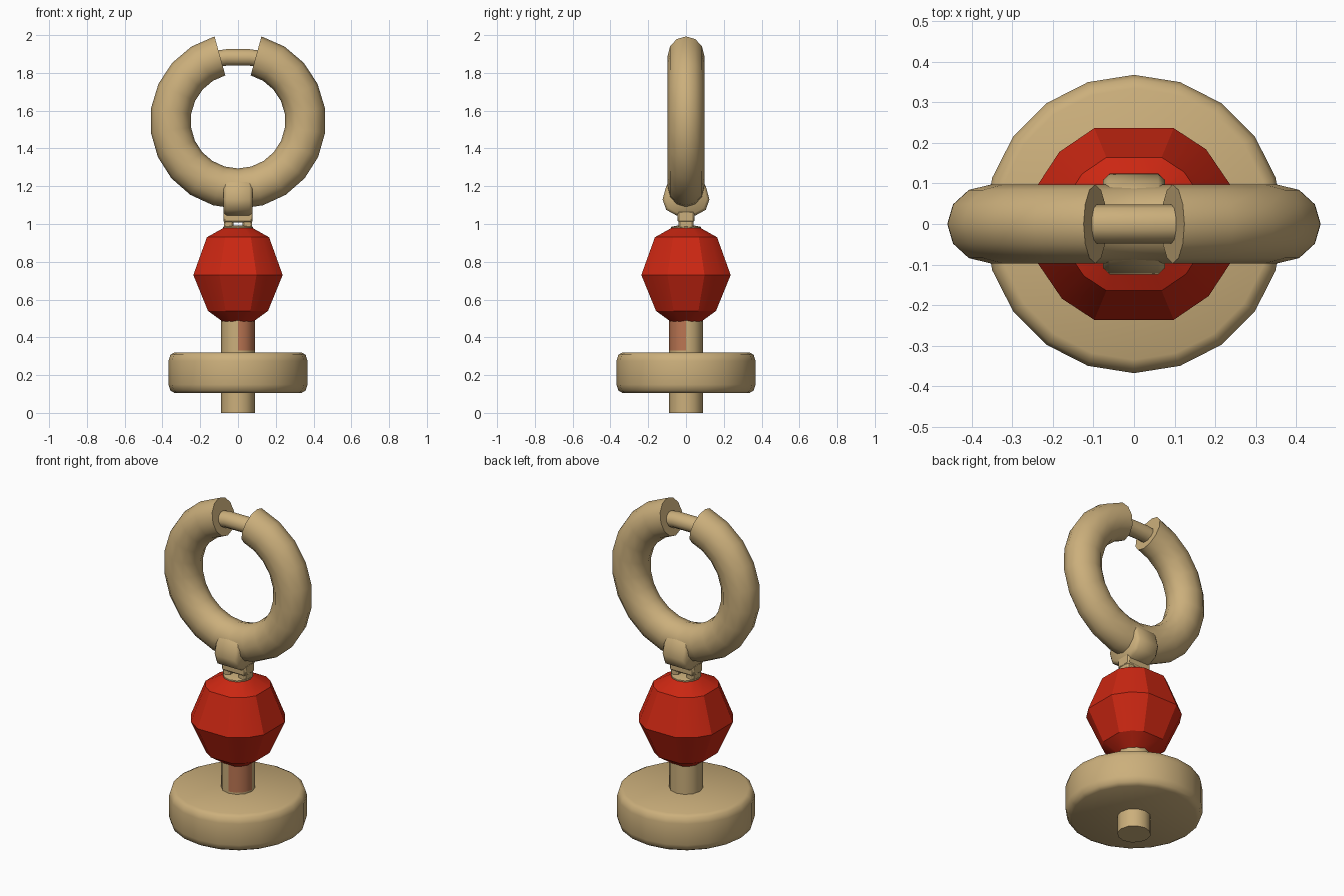
import bpy, bmesh, math
from mathutils import Vector

if "Cube" in bpy.data.objects:
    bpy.data.objects.remove(bpy.data.objects["Cube"])


def material(name, rgb):
    m = bpy.data.materials.new(name)
    m.diffuse_color = (*rgb, 1)
    m.use_nodes = True
    m.node_tree.nodes["Principled BSDF"].inputs["Base Color"].default_value = m.diffuse_color
    return m


TAN = material("tan", (0.60, 0.43, 0.20))
RED = material("red", (0.60, 0.020, 0.006))
PINK = material("pinkish_brown", (0.50, 0.18, 0.085))


def finish(name, bm, mats, angle=40):
    bmesh.ops.recalc_face_normals(bm, faces=bm.faces)
    me = bpy.data.meshes.new(name)
    bm.to_mesh(me)
    bm.free()
    for m in mats:
        me.materials.append(m)
    ob = bpy.data.objects.new(name, me)
    bpy.context.collection.objects.link(ob)
    bpy.ops.object.select_all(action='DESELECT')
    ob.select_set(True)
    bpy.context.view_layer.objects.active = ob
    bpy.ops.object.shade_smooth_by_angle(angle=math.radians(angle))
    return ob


def loft(rings):
    """Skin closed rings of points and cap both ends."""
    bm = bmesh.new()
    vs = [[bm.verts.new(p) for p in r] for r in rings]
    n = len(vs[0])
    for a, b in zip(vs, vs[1:]):
        for i in range(n):
            j = (i + 1) % n
            bm.faces.new((a[i], a[j], b[j], b[i]))
    bm.faces.new(vs[0][::-1])
    bm.faces.new(vs[-1])
    return bm


def lathe(profile, angles):
    return loft([[(r * math.cos(a), r * math.sin(a), z) for a in angles]
                 for r, z in profile])


def even(n, offset=0.0):
    return [2 * math.pi * (i + offset) / n for i in range(n)]


# Base disc with softened rims
finish("base_disc", lathe([(0.335, 0.105), (0.358, 0.118), (0.368, 0.15),
                           (0.368, 0.275), (0.358, 0.308), (0.335, 0.32)],
                          even(20)), [TAN], 50)

# Central post, one quarter stained
bm = lathe([(0.09, 0.0), (0.09, 0.2), (0.09, 0.33), (0.09, 0.52)], even(12))
for f in bm.faces:
    c = f.calc_center_median()
    if c.z > 0.3 and c.x > 0 and c.y < 0:
        f.material_index = 1
finish("post", bm, [TAN, PINK])

# Faceted bead: no vertices on the four axis directions
bead_angles = [math.radians(90 * q + a) for q in range(4) for a in (22.5, 46, 67.5)]
finish("bead", lathe([(0.09, 0.485), (0.172, 0.54), (0.256, 0.73),
                      (0.178, 0.93), (0.085, 0.978)], bead_angles), [RED], 25)

# Small collar on top of the bead
finish("bead_collar", lathe([(0.08, 0.955), (0.08, 0.985), (0.045, 0.992)],
                            even(12)), [TAN])

# Split ring with a gap at the top
CZ, MAJOR, N = 1.545, 0.358, 20
gap = math.radians(15.5)
rings = []
for i in range(N + 1):
    t = gap + (2 * math.pi - 2 * gap) * i / N
    out = Vector((math.sin(t), 0, math.cos(t)))
    ring = []
    for a in even(12):
        p = out * (MAJOR + 0.107 * math.cos(a))
        ring.append((p.x, 0.097 * math.sin(a), CZ + p.z))
    rings.append(ring)
finish("split_ring", loft(rings), [TAN], 50)

# Thin pin bridging the gap
finish("gap_pin", loft([[(x, 0.048 * math.cos(a), z + 0.046 * math.sin(a))
                         for a in even(10)]
                        for x, z in ((-0.14, 1.87), (-0.06, 1.882),
                                     (0.06, 1.882), (0.14, 1.87))]), [TAN])

# Hanger wrapped round the bottom of the ring
half = [(0.05, 1.045), (0.105, 1.075), (0.124, 1.13), (0.105, 1.20), (0.06, 1.265)]
outline = half + [(-y, z) for y, z in reversed(half)]
mid_y, mid_z = 0, 1.155
finish("hanger", loft([[(x, mid_y + (y - mid_y) * s, mid_z + (z - mid_z) * s)
                        for y, z in outline]
                       for x, s in ((-0.076, 0.88), (-0.06, 1.0),
                                    (0.06, 1.0), (0.076, 0.88))]), [TAN], 50)

# Neck under the hanger: bar, and two feet leaving a small hole
def box(name, x0, x1, y, z0, z1):
    b = bmesh.new()
    bmesh.ops.create_cube(b, size=1)
    for v in b.verts:
        v.co = ((x0 + x1) / 2 + v.co.x * (x1 - x0), v.co.y * 2 * y,
                (z0 + z1) / 2 + v.co.z * (z1 - z0))
    bmesh.ops.bevel(b, geom=b.edges[:], offset=0.008, segments=1, affect='EDGES')
    return finish(name, b, [TAN])


box("neck_bar", -0.078, 0.078, 0.045, 1.008, 1.07)
box("neck_foot_left", -0.075, -0.025, 0.04, 0.975, 1.02)
box("neck_foot_right", 0.025, 0.075, 0.04, 0.975, 1.02)
